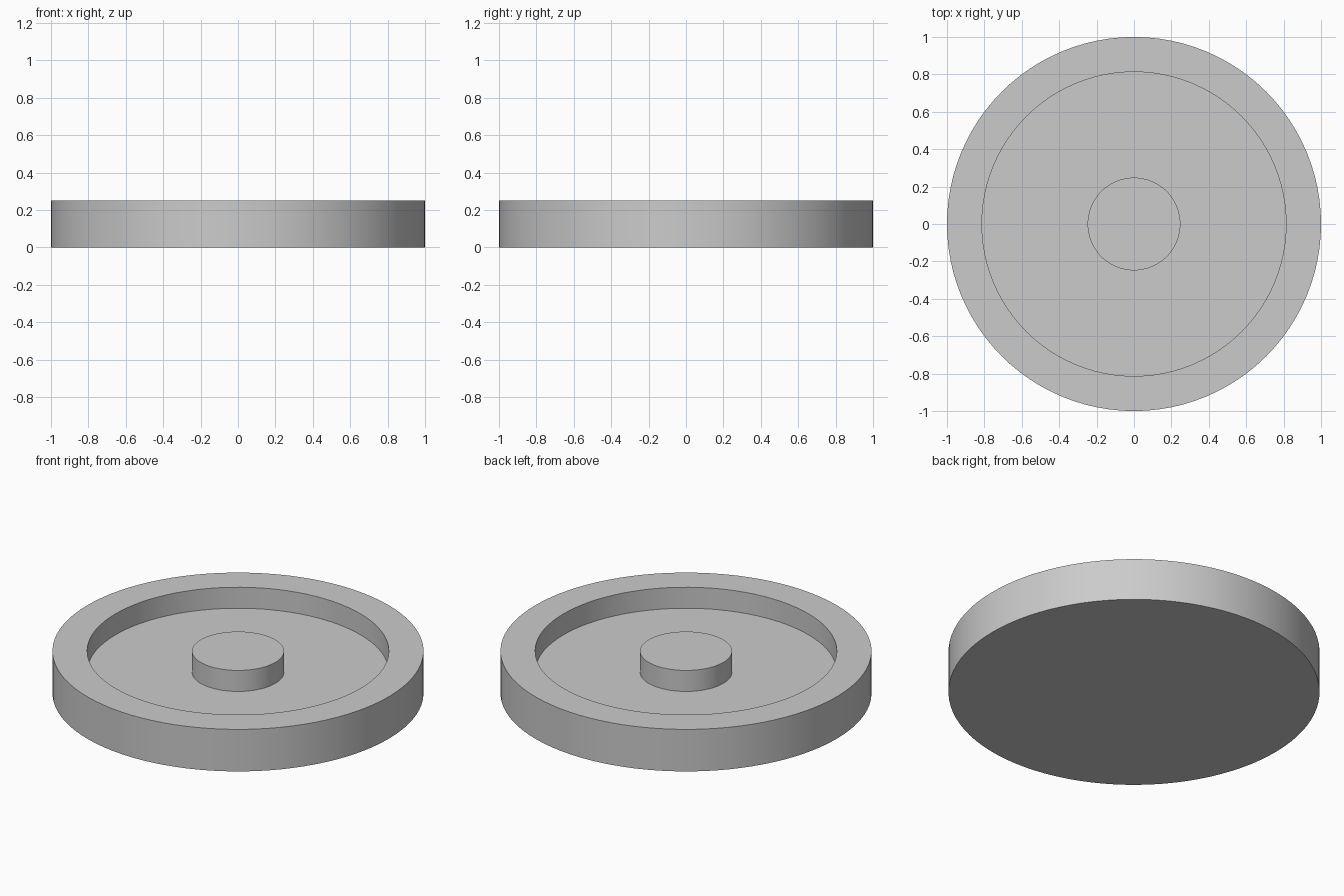
import bpy
import bmesh
import math

default = bpy.data.objects.get("Cube")
if default:
    bpy.data.objects.remove(default, do_unlink=True)

SEGMENTS = 96
HEIGHT = 0.25
FLOOR = 0.125
OUTER, INNER, HUB = 1.0, 0.813, 0.248

# Plain grey material
grey = bpy.data.materials.new("grey")
grey.use_nodes = True
colour = (0.6, 0.6, 0.6, 1)
grey.diffuse_color = colour
grey.node_tree.nodes["Principled BSDF"].inputs["Base Color"].default_value = colour


def lathe(name, profile, material):
    """Turn a closed (radius, height) profile around the z axis."""
    bm = bmesh.new()
    verts = [bm.verts.new((r, 0, z)) for r, z in profile]
    edges = [bm.edges.new(pair) for pair in zip(verts, verts[1:])]
    bmesh.ops.spin(bm, geom=verts + edges, cent=(0, 0, 0), axis=(0, 0, 1),
                   angle=math.tau, steps=SEGMENTS, use_merge=True)
    bmesh.ops.remove_doubles(bm, verts=bm.verts[:], dist=0.0001)
    bmesh.ops.recalc_face_normals(bm, faces=bm.faces[:])
    mesh = bpy.data.meshes.new(name)
    bm.to_mesh(mesh)
    bm.free()
    mesh.materials.append(material)
    obj = bpy.data.objects.new(name, mesh)
    bpy.context.collection.objects.link(obj)
    bpy.ops.object.select_all(action="DESELECT")
    obj.select_set(True)
    bpy.context.view_layer.objects.active = obj
    bpy.ops.object.shade_smooth_by_angle(angle=math.radians(30))
    return obj


# One turned solid: flat base, raised rim, recessed floor, central hub
lathe("round_tray_with_hub", [
    (0, 0), (OUTER, 0), (OUTER, HEIGHT),
    (INNER, HEIGHT), (INNER, FLOOR),
    (HUB, FLOOR), (HUB, HEIGHT), (0, HEIGHT),
], grey)
